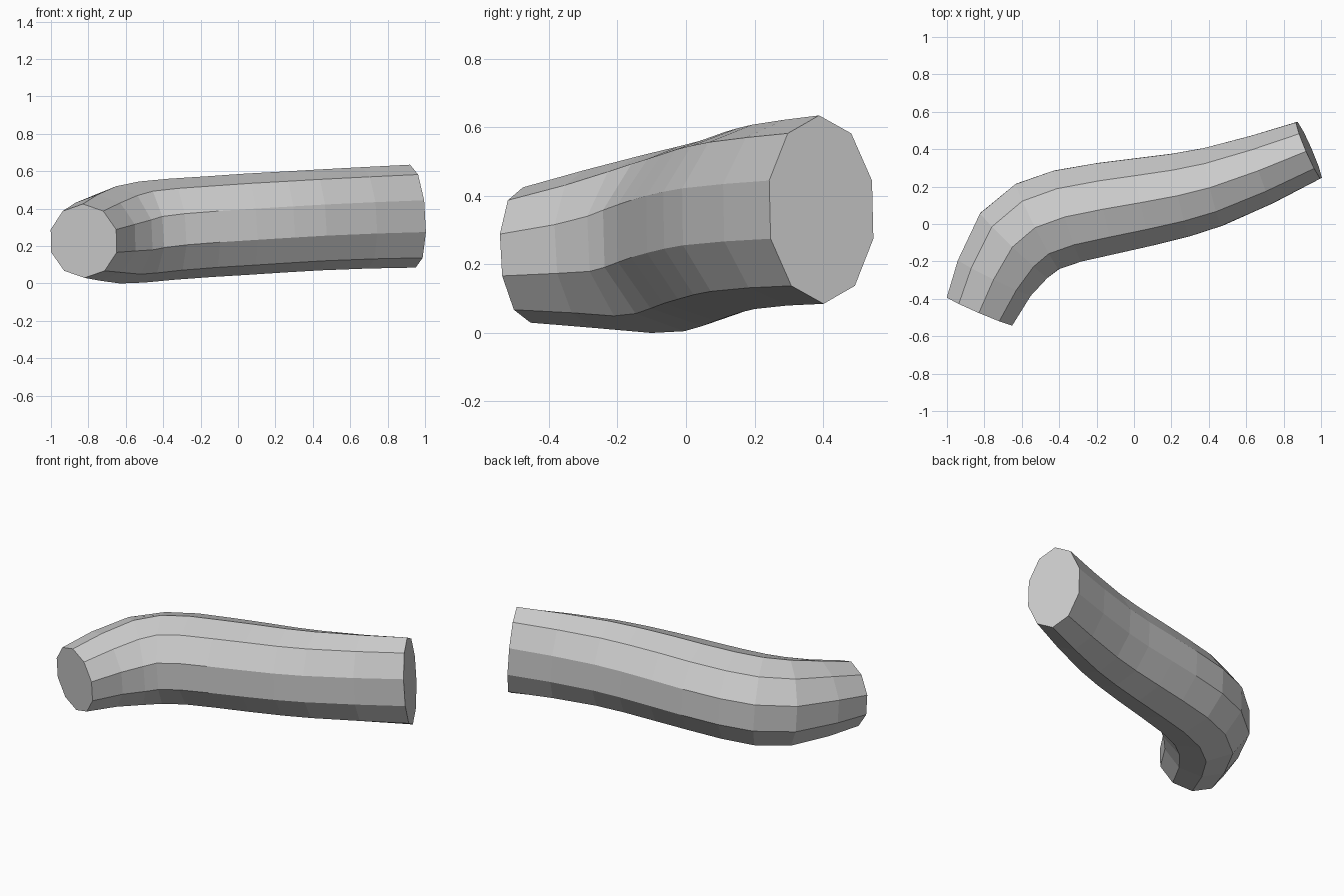
import bpy
import bmesh
from math import cos, sin, pi
from mathutils import Vector

SIDES = 10

if "Cube" in bpy.data.objects:
    bpy.data.objects.remove(bpy.data.objects["Cube"], do_unlink=True)

# Stations along the tube: outer bend edge x, y; inner bend edge x, y; bottom z, top z
STATIONS = [
    (-1.0, -.39, -.65, -.54, .03, .425),
    (-.94, -.19, -.55, -.38, .015, .475),
    (-.82, .06, -.46, -.285, 0, .52),
    (-.63, .215, -.4, -.24, .005, .545),
    (-.43, .285, -.28, -.2, .02, .56),
    (-.2, .325, -.1, -.16, .035, .573),
    (0, .35, .1, -.115, .047, .587),
    (.2, .375, .3, -.065, .06, .598),
    (.37, .405, .47, -.01, .07, .608),
    (.62, .47, .74, .11, .08, .622),
    (.87, .545, 1.0, .245, .085, .635),
]


def make_material(name, colour):
    material = bpy.data.materials.new(name)
    material.use_nodes = True
    material.diffuse_color = colour
    shader = material.node_tree.nodes["Principled BSDF"]
    shader.inputs["Base Color"].default_value = colour
    return material


def make_ring(bm, station):
    """Add one ten-sided oval ring, leaning slightly against the rising path."""
    outer_x, outer_y, inner_x, inner_y, bottom, top = station
    outer = Vector((outer_x, outer_y, 0))
    inner = Vector((inner_x, inner_y, 0))
    centre = (outer + inner) / 2 + Vector((0, 0, (bottom + top) / 2))
    side = (inner - outer) / 2 / cos(pi / SIDES)
    forward = Vector((0, 0, 1)).cross(side).normalized()
    up = (Vector((0, 0, 1)) - forward * 0.06) * (top - bottom) / 2
    angles = [2 * pi * i / SIDES for i in range(SIDES)]
    return [bm.verts.new(centre + up * cos(a) + side * sin(a)) for a in angles]


# Bent tube with flat end caps
bm = bmesh.new()
rings = [make_ring(bm, station) for station in STATIONS]
for near, far in zip(rings, rings[1:]):
    for i in range(SIDES):
        j = (i + 1) % SIDES
        bm.faces.new((near[i], near[j], far[j], far[i]))
bm.faces.new(rings[0])
bm.faces.new(rings[-1])
bmesh.ops.recalc_face_normals(bm, faces=bm.faces[:])

mesh = bpy.data.meshes.new("bent_tube")
bm.to_mesh(mesh)
bm.free()
mesh.materials.append(make_material("plain grey", (0.6, 0.6, 0.6, 1)))
tube = bpy.data.objects.new("bent_tube", mesh)
bpy.context.collection.objects.link(tube)
